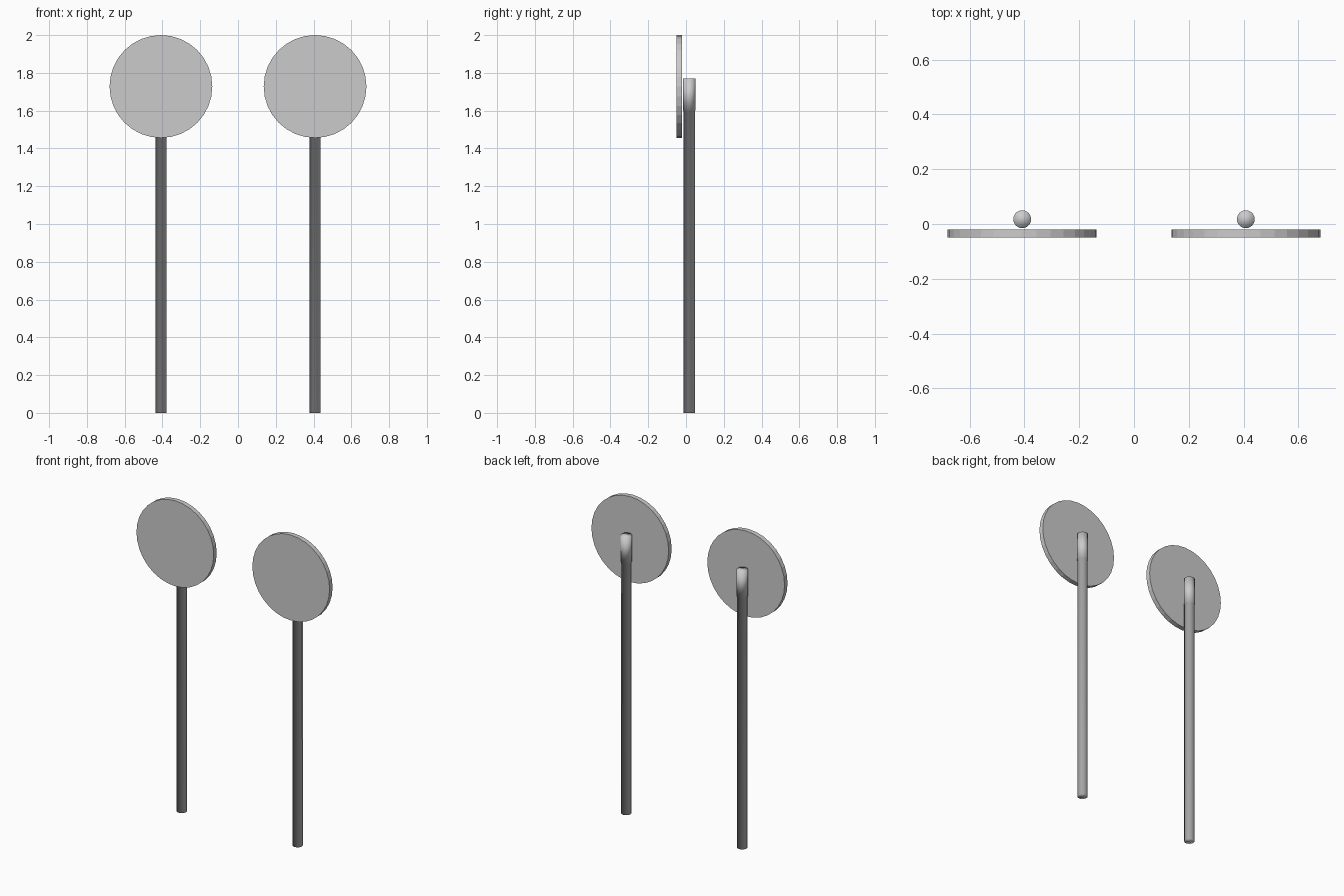
import bpy, bmesh, math

cube = bpy.data.objects.get("Cube")
if cube:
    bpy.data.objects.remove(cube, do_unlink=True)

grey = bpy.data.materials.new("plain grey")
grey.use_nodes = True
colour = (0.6, 0.6, 0.6, 1)
grey.diffuse_color = colour
grey.node_tree.nodes["Principled BSDF"].inputs["Base Color"].default_value = colour


def lathe(name, profile, sides, location, smooth):
    """Closed solid from (radius, height) rings, with flat end caps."""
    bm = bmesh.new()
    rings = []
    for radius, z in profile:
        angles = [math.tau * i / sides for i in range(sides)]
        rings.append([bm.verts.new((radius * math.cos(a), radius * math.sin(a), z))
                      for a in angles])
    for low, high in zip(rings, rings[1:]):
        for i in range(sides):
            j = (i + 1) % sides
            bm.faces.new((low[i], low[j], high[j], high[i]))
    bm.faces.new(rings[0][::-1])
    bm.faces.new(rings[-1])
    for face in bm.faces:
        face.smooth = smooth
    mesh = bpy.data.meshes.new(name)
    bm.to_mesh(mesh)
    bm.free()
    mesh.materials.append(grey)
    obj = bpy.data.objects.new(name, mesh)
    obj.location = location
    bpy.context.collection.objects.link(obj)
    return obj


# Post with a slightly wider sleeve at the top, softly shaded over its rims
post = [(0.03, 0), (0.03, 1.6), (0.0325, 1.6), (0.0325, 1.77)]
# Thin round plate, turned to face the front
plate = [(0.272, 0), (0.272, 0.03)]

for side, x in (("left", 0.408), ("right", -0.408)):
    lathe(side + "_post", post, 24, (x, 0.0175, 0), True)
    disc = lathe(side + "_round_plate", plate, 32, (x, -0.02, 1.728), False)
    disc.rotation_euler.x = math.pi / 2
